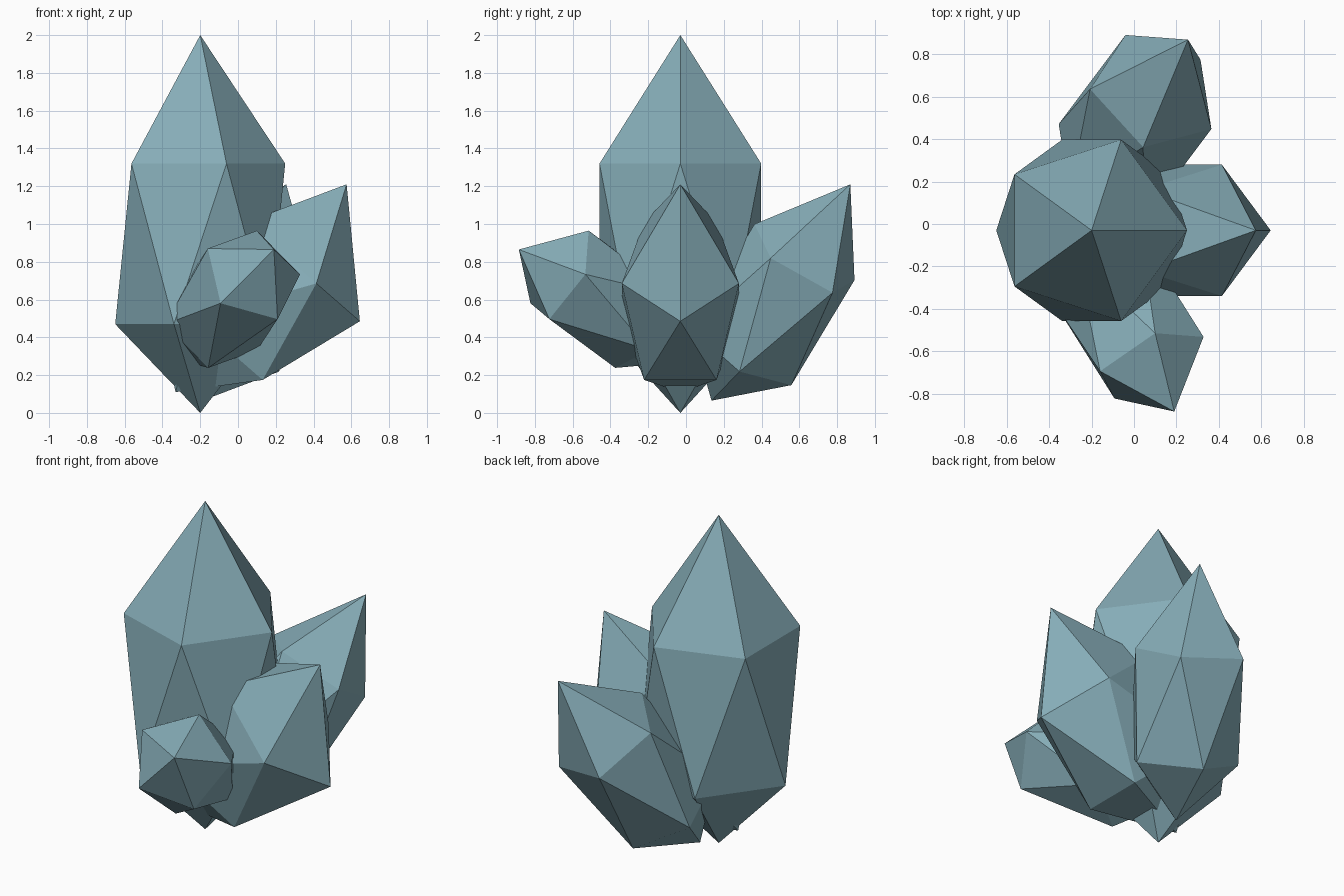
import bpy, bmesh
from math import cos, sin, radians
from mathutils import Vector as V

if "Cube" in bpy.data.objects:
    bpy.data.objects.remove(bpy.data.objects["Cube"])

mat = bpy.data.materials.new("crystal_teal")
mat.diffuse_color = (0.24, 0.42, 0.48, 1)
mat.use_nodes = True
mat.node_tree.nodes["Principled BSDF"].inputs["Base Color"].default_value = mat.diffuse_color


def crystal(name, tip, end, upper, lower, p, q):
    """Five-sided crystal: two staggered rings between a tip and an end point."""
    p, q = V(p), V(q)
    bm = bmesh.new()

    def ring(centre, offset):
        angles = [radians(72 * k + offset) for k in range(5)]
        return [bm.verts.new(V(centre) + p * cos(a) + q * sin(a)) for a in angles]

    t, e = bm.verts.new(tip), bm.verts.new(end)
    up, lo = ring(upper, 0), ring(lower, 36)
    for k in range(5):
        n = (k + 1) % 5
        bm.faces.new((t, up[k], up[n]))
        bm.faces.new((up[k], lo[k], up[n]))
        bm.faces.new((up[n], lo[k], lo[n]))
        bm.faces.new((e, lo[n], lo[k]))
    bmesh.ops.recalc_face_normals(bm, faces=bm.faces)
    mesh = bpy.data.meshes.new(name)
    bm.to_mesh(mesh)
    bm.free()
    mesh.materials.append(mat)
    bpy.context.collection.objects.link(bpy.data.objects.new(name, mesh))


# Tall upright crystal
crystal("main_crystal", (-.2, -.03, 2), (-.2, -.03, 0),
        (-.2, -.03, 1.32), (-.2, -.03, .47), (.45, 0, 0), (0, .45, 0))
# Crystal leaning to the right
crystal("right_crystal", (.575, -.03, 1.21), (-.33, -.03, .11),
        (.312, -.03, .775), (-.139, -.03, .409), (.333, 0, -.29), (0, .326, 0))
# Crystal leaning to the back
crystal("back_crystal", (.255, .87, 1.21), (-.19, .135, .065),
        (.095, .623, .817), (-.085, .297, .329),
        (-.135, .269, -.114), (.274, .073, -.153))
# Small blunt crystal at the front
crystal("front_crystal", (.19, -.885, .865), (-.30, .095, .28),
        (.077, -.658, .729), (-.135, -.232, .474),
        (-.237, -.037, .141), (.101, .162, .202))
